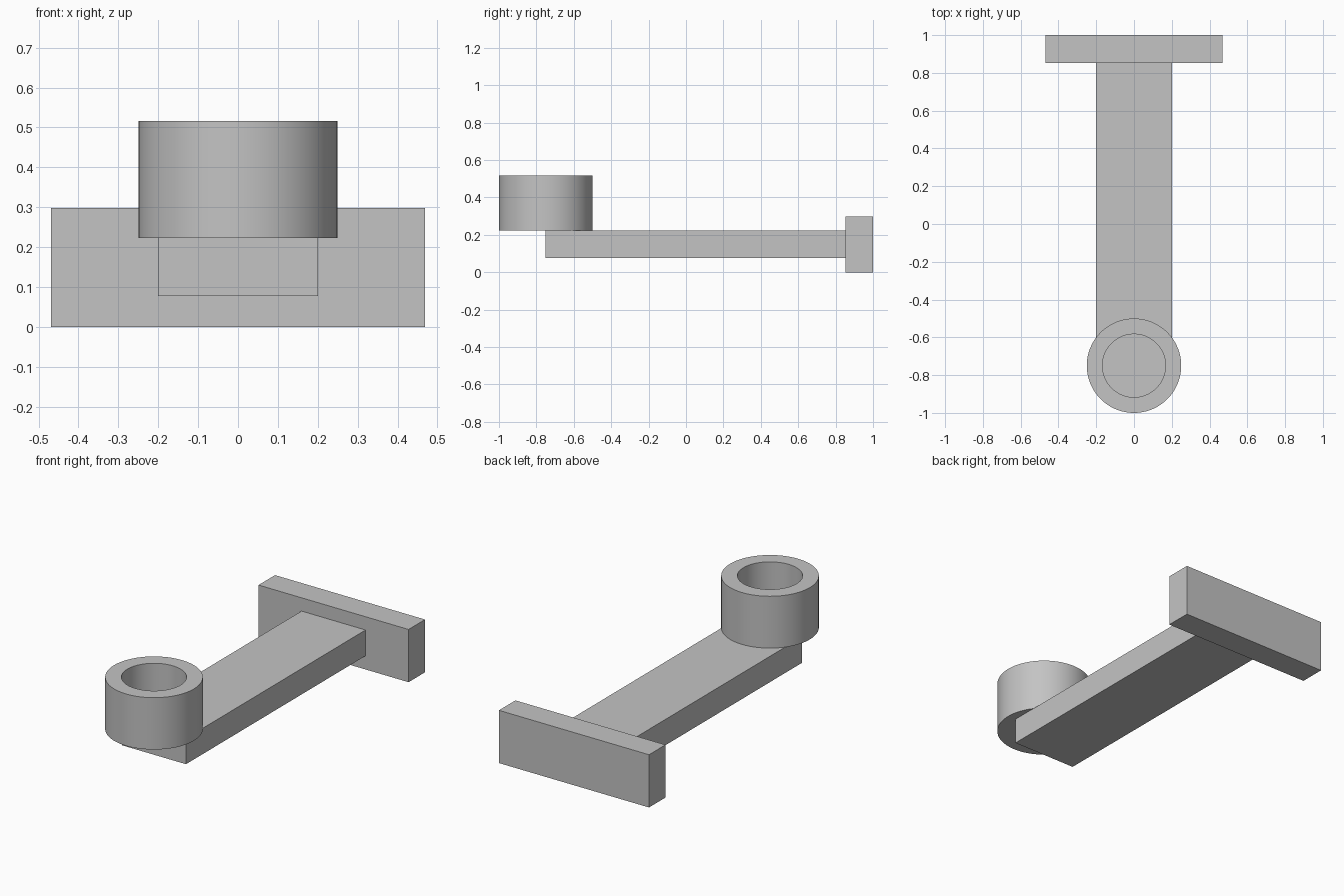
import bpy, bmesh, math

if "Cube" in bpy.data.objects:
    bpy.data.objects.remove(bpy.data.objects["Cube"])

grey = bpy.data.materials.new("plain grey")
grey.diffuse_color = (0.55, 0.55, 0.55, 1)
grey.use_nodes = True
grey.node_tree.nodes["Principled BSDF"].inputs["Base Color"].default_value = grey.diffuse_color


def add_object(name, bm):
    bmesh.ops.recalc_face_normals(bm, faces=bm.faces)
    mesh = bpy.data.meshes.new(name)
    bm.to_mesh(mesh)
    bm.free()
    mesh.materials.append(grey)
    obj = bpy.data.objects.new(name, mesh)
    bpy.context.collection.objects.link(obj)
    return obj


def box(name, lo, hi):
    bm = bmesh.new()
    bmesh.ops.create_cube(bm, size=1)
    for v in bm.verts:
        v.co = [(a + b) / 2 + c * (b - a) for a, b, c in zip(lo, hi, v.co)]
    return add_object(name, bm)


def turned(name, profile, centre, sides=96):
    """Spin an (r, z) profile about a vertical axis, capping both ends."""
    bm = bmesh.new()
    rings = []
    for r, z in profile:
        rings.append([bm.verts.new((centre[0] + r * math.cos(2 * math.pi * i / sides),
                                    centre[1] + r * math.sin(2 * math.pi * i / sides), z))
                      for i in range(sides)])
    for a, b in zip(rings, rings[1:]):
        for i in range(sides):
            j = (i + 1) % sides
            bm.faces.new((a[i], a[j], b[j], b[i]))
    bm.faces.new(rings[0])
    bm.faces.new(rings[-1])
    return add_object(name, bm)


# Upright plate at the back
box("end_plate", (-0.469, 0.853, 0), (0.469, 1, 0.298))

# Flat arm reaching forward from the plate
box("arm", (-0.2, -0.75, 0.077), (0.2, 0.853, 0.223))

# Cup with a blind bore, seated on the arm's tip
cup = turned("cup", [(0.25, 0.223), (0.25, 0.516), (0.167, 0.516), (0.167, 0.27)], (0, -0.75))
bpy.context.view_layer.objects.active = cup
cup.select_set(True)
bpy.ops.object.shade_smooth_by_angle(angle=math.radians(30))
